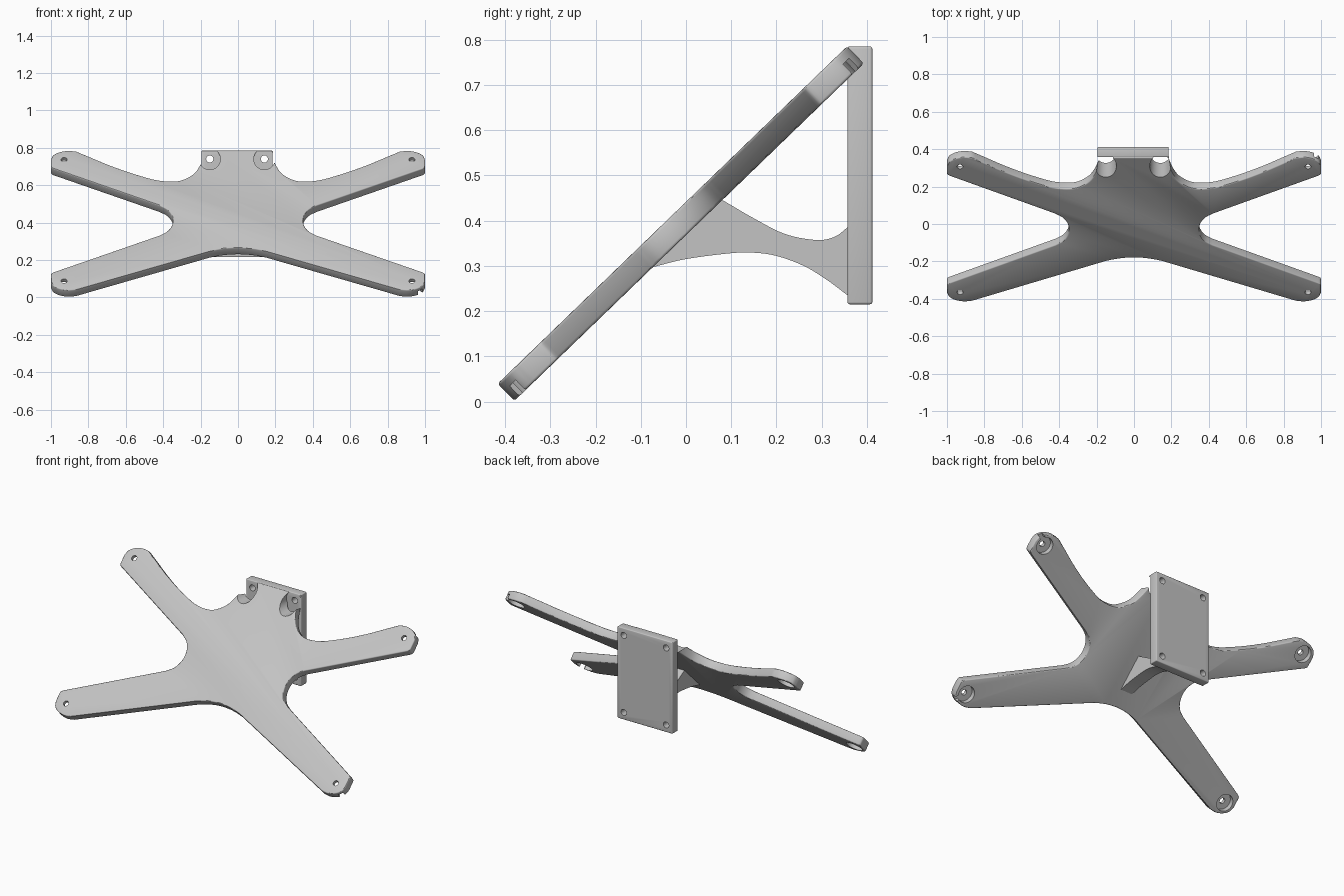
import bpy, bmesh, math
from mathutils import Matrix, Vector

cube = bpy.data.objects.get("Cube")
if cube:
    bpy.data.objects.remove(cube, do_unlink=True)

grey = bpy.data.materials.new("light_grey")
grey.use_nodes = True
GREY = (0.55, 0.55, 0.55, 1)
grey.diffuse_color = GREY
grey.node_tree.nodes["Principled BSDF"].inputs["Base Color"].default_value = GREY

TILT = Matrix.Translation((0, -0.03, 0.4125)) @ Matrix.Rotation(math.radians(44), 4, 'X')
THICK = 0.053
MID = -0.005          # sideways centre of the wall plate
HOLE_X, HOLE_TOP, HOLE_LOW = 0.146, 0.74, 0.26


def finish(bm, name, matrix=Matrix()):
    bm.transform(matrix)
    bmesh.ops.recalc_face_normals(bm, faces=bm.faces)
    mesh = bpy.data.meshes.new(name)
    bm.to_mesh(mesh)
    bm.free()
    mesh.materials.append(grey)
    obj = bpy.data.objects.new(name, mesh)
    bpy.context.collection.objects.link(obj)
    return obj


def prism(name, outline, low, high, matrix=Matrix()):
    bm = bmesh.new()
    face = bm.faces.new([bm.verts.new((x, y, low)) for x, y in outline])
    side = bmesh.ops.extrude_face_region(bm, geom=[face])["geom"]
    verts = [g for g in side if isinstance(g, bmesh.types.BMVert)]
    bmesh.ops.translate(bm, verts=verts, vec=(0, 0, high - low))
    return finish(bm, name, matrix)


def cylinder(radius, low, high, matrix):
    bm = bmesh.new()
    bmesh.ops.create_cone(bm, cap_ends=True, segments=32, radius1=radius, radius2=radius,
                          depth=high - low, matrix=Matrix.Translation((0, 0, (low + high) / 2)))
    return finish(bm, "cutter", matrix)


def box(name, size, matrix):
    bm = bmesh.new()
    bmesh.ops.create_cube(bm, size=1, matrix=Matrix.Diagonal((*size, 1)))
    return finish(bm, name, matrix)


def apply_modifiers(obj):
    graph = bpy.context.evaluated_depsgraph_get()
    mesh = bpy.data.meshes.new_from_object(obj.evaluated_get(graph))
    obj.modifiers.clear()
    obj.data = mesh


def bevel(obj, width):
    mod = obj.modifiers.new("edge_rounding", 'BEVEL')
    mod.width, mod.segments = width, 3
    mod.limit_method, mod.angle_limit = 'ANGLE', math.radians(50)
    apply_modifiers(obj)


def cut(obj, cutter):
    cutter.hide_render = True
    mod = obj.modifiers.new("cut", 'BOOLEAN')
    mod.operation, mod.solver, mod.object = 'DIFFERENCE', 'EXACT', cutter
    apply_modifiers(obj)
    bpy.data.objects.remove(cutter, do_unlink=True)


def smooth(points, steps=5):
    """Smooth curve through the points, ends included."""
    p = [Vector(q) for q in points]
    p = [2 * p[0] - p[1]] + p + [2 * p[-1] - p[-2]]
    out = []
    for a, b, c, d in zip(p, p[1:], p[2:], p[3:]):
        for i in range(steps):
            t = i / steps
            out.append(0.5 * (2 * b + (c - a) * t + (2 * a - 5 * b + 4 * c - d) * t * t
                              + (3 * b - a - 3 * c + d) * t ** 3))
    return [tuple(q) for q in out] + [tuple(points[-1])]


# Four-armed plate outline, right half from top to bottom, then mirrored
tip = smooth([(0.865, 0.532), (0.91, 0.537), (0.955, 0.526), (0.988, 0.502), (1.0, 0.47)], 4)
tip += smooth([(1.0, 0.418), (0.997, 0.406), (0.985, 0.397)], 3)
neck = smooth([(0.42, 0.115), (0.38, 0.085), (0.356, 0.045), (0.348, 0),
               (0.356, -0.045), (0.38, -0.085), (0.42, -0.115)], 4)
saddle = smooth([(0.187, 0.48), (0.208, 0.414), (0.24, 0.356), (0.3, 0.311), (0.36, 0.301),
                 (0.43, 0.31), (0.5, 0.335), (0.6, 0.38), (0.7, 0.433), (0.8, 0.493),
                 (0.865, 0.532)], 4)
belly = smooth([(0.15, -0.236), (0.1, -0.222), (0.05, -0.213), (0, -0.21)], 3)
half = [(0.187, 0.536)] + saddle[:-1] + tip + neck
half += [(x, -y) for x, y in reversed(tip)] + belly
outline = half + [(-x, y) for x, y in reversed(half[:-1])]
arm_plate = prism("arm_plate", outline, -THICK, 0, TILT)
bevel(arm_plate, 0.006)

# Screw hole, rear recess and wire slot at each arm tip
for sx in (-1, 1):
    for sy in (-1, 1):
        at = TILT @ Matrix.Translation((sx * 0.93, sy * 0.467, 0))
        cut(arm_plate, cylinder(0.016, -0.1, 0.05, at))
        cut(arm_plate, cylinder(0.05, -0.1, -0.022, at))
        turn = Matrix.Rotation(math.atan2(sy, sx), 4, 'Z')
        cut(arm_plate, box("cutter", (0.12, 0.03, 0.08),
                           at @ turn @ Matrix.Translation((0.06, 0, -0.0622))))

# Screwdriver clearances through the plate, in front of the wall plate
ALONG_Y = Matrix.Rotation(math.radians(-90), 4, 'X')
for sx in (-1, 1):
    at = Matrix.Translation((MID + sx * HOLE_X, 0, HOLE_TOP)) @ ALONG_Y
    cut(arm_plate, cylinder(0.057, 0.1, 0.5, at))

# Wall plate with four screw holes
wall_plate = box("wall_plate", (0.38, 0.055, 0.57), Matrix.Translation((MID, 0.3845, 0.5)))
bevel(wall_plate, 0.005)
for sx in (-1, 1):
    for z in (HOLE_TOP, HOLE_LOW):
        at = Matrix.Translation((MID + sx * HOLE_X, 0, z)) @ ALONG_Y
        cut(wall_plate, cylinder(0.019, 0.2, 0.6, at))

# Curved brace between the two plates
lower = smooth([(-0.07, 0.298), (0, 0.315), (0.1, 0.328), (0.15, 0.329), (0.2, 0.322),
                (0.26, 0.3), (0.31, 0.27), (0.357, 0.235)])
upper = smooth([(0.357, 0.385), (0.33, 0.365), (0.29, 0.357), (0.22, 0.37), (0.15, 0.405),
                (0.078, 0.447)])
profile = lower + [(0.37, 0.235), (0.37, 0.385)] + upper + [(0.062, 0.455), (-0.084, 0.314)]
SIDEWAYS = Matrix(((0, 0, 1, MID), (1, 0, 0, 0), (0, 1, 0, 0), (0, 0, 0, 1)))
brace = prism("brace", profile, -0.04, 0.04, SIDEWAYS)

# Smooth curved walls, keep edges crisp
bpy.ops.object.select_all(action='DESELECT')
for part in (arm_plate, wall_plate, brace):
    part.select_set(True)
    bpy.context.view_layer.objects.active = part
bpy.ops.object.shade_smooth_by_angle(angle=math.radians(30))
